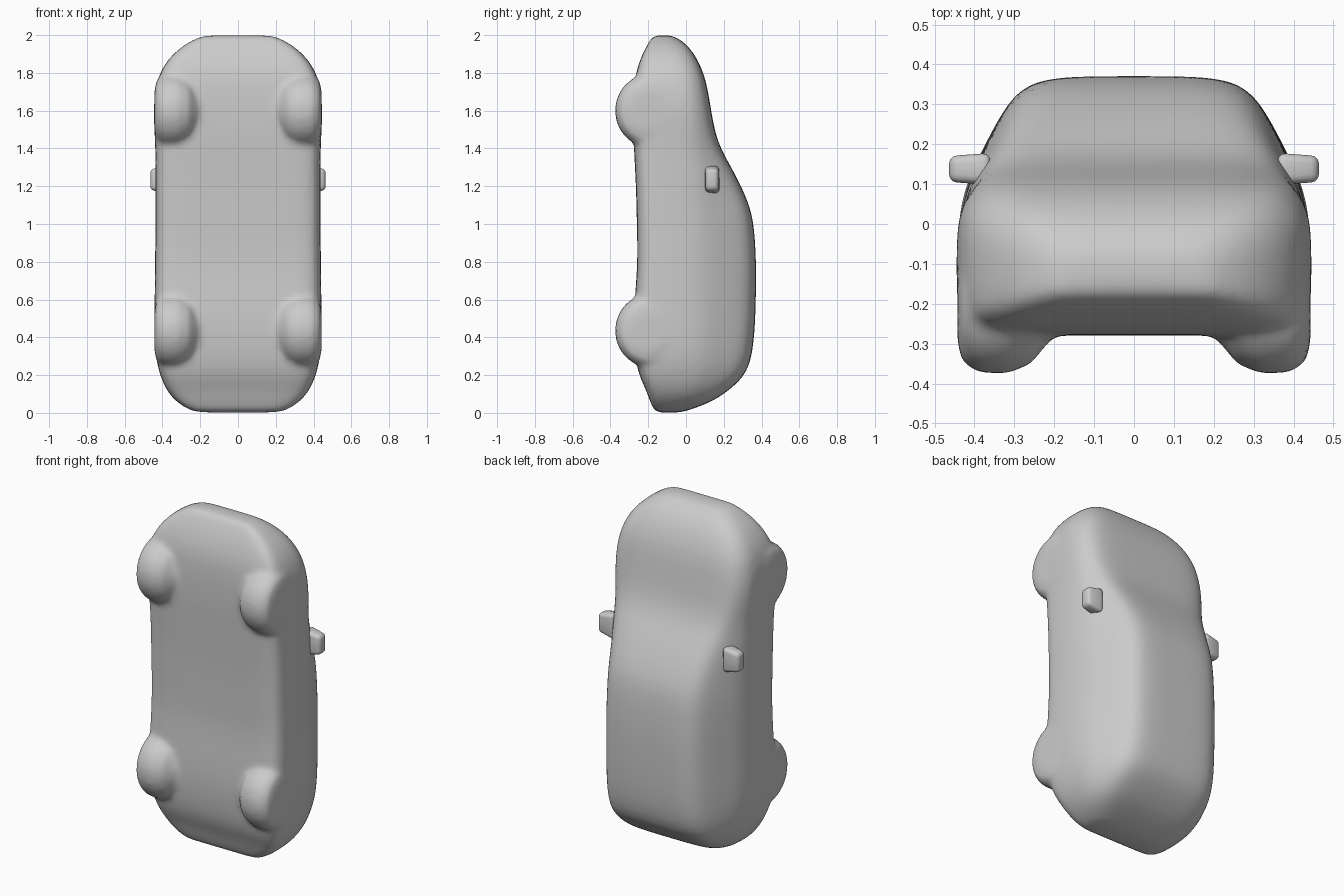
import bpy, bmesh, math
from mathutils import Vector

if "Cube" in bpy.data.objects:
    bpy.data.objects.remove(bpy.data.objects["Cube"])

paint = bpy.data.materials.new("plain_grey")
paint.diffuse_color = (0.6, 0.6, 0.6, 1)
paint.use_nodes = True
paint.node_tree.nodes["Principled BSDF"].inputs["Base Color"].default_value = paint.diffuse_color

def make_object(name, bm):
    bmesh.ops.recalc_face_normals(bm, faces=bm.faces[:])
    mesh = bpy.data.meshes.new(name)
    bm.to_mesh(mesh)
    bm.free()
    mesh.materials.append(paint)
    ob = bpy.data.objects.new(name, mesh)
    bpy.context.collection.objects.link(ob)
    return ob

def loft(bm, rings):
    rows = [[bm.verts.new(p) for p in ring] for ring in rings]
    n = len(rows[0])
    for a, b in zip(rows, rows[1:]):
        for i in range(n):
            j = (i + 1) % n
            bm.faces.new((a[i], a[j], b[j], b[i]))
    bm.faces.new(rows[0][::-1])
    bm.faces.new(rows[-1])

# Body sections along the length:
# z, underside y, beltline y, top y, half width, cabin taper (0 bonnet, 1 cabin)
SECTIONS = [
    (0.000, -0.15, -0.10, -0.04, 0.20, 0.0),
    (0.015, -0.17, -0.08, 0.02, 0.26, 0.0),
    (0.060, -0.19, -0.02, 0.14, 0.33, 0.1),
    (0.120, -0.21, 0.02, 0.23, 0.38, 0.4),
    (0.200, -0.25, 0.05, 0.315, 0.415, 0.7),
    (0.300, -0.27, 0.06, 0.35, 0.438, 0.9),
    (0.450, -0.28, 0.06, 0.365, 0.445, 1.0),
    (0.620, -0.27, 0.06, 0.370, 0.442, 1.0),
    (0.800, -0.255, 0.06, 0.372, 0.440, 1.0),
    (1.000, -0.26, 0.06, 0.360, 0.438, 1.0),
    (1.100, -0.262, 0.05, 0.335, 0.438, 1.0),
    (1.200, -0.265, 0.05, 0.292, 0.438, 0.9),
    (1.300, -0.27, 0.04, 0.240, 0.438, 0.7),
    (1.400, -0.275, 0.02, 0.182, 0.438, 0.4),
    (1.500, -0.28, 0.00, 0.150, 0.444, 0.1),
    (1.620, -0.28, -0.01, 0.130, 0.448, 0.0),
    (1.740, -0.275, -0.03, 0.110, 0.435, 0.0),
    (1.820, -0.26, -0.05, 0.085, 0.405, 0.0),
    (1.890, -0.235, -0.06, 0.050, 0.355, 0.0),
    (1.950, -0.205, -0.09, 0.005, 0.285, 0.0),
    (1.988, -0.180, -0.11, -0.05, 0.21, 0.0),
    (2.000, -0.165, -0.12, -0.08, 0.17, 0.0),
]
BONNET = (0.97, 0.88, 0.75, 0.5)
CABIN = (0.86, 0.73, 0.61, 0.42)
RISE = (0.40, 0.77, 0.94, 1.0)

def section(z, yb, belt, yt, w, cabin):
    side = (belt - yb)
    half = [(0.45 * w, yb), (0.82 * w, yb), (0.97 * w, yb + 0.1 * side),
            (w, yb + 0.35 * side), (w, belt)]
    for f, g, t in zip(BONNET, CABIN, RISE):
        half.append((w * (f + (g - f) * cabin), belt + (yt - belt) * t))
    ring = [(0, yb)] + half + [(0, yt)] + [(-x, y) for x, y in reversed(half)]
    return [(x, y, z) for x, y in ring]

bm = bmesh.new()
loft(bm, [section(*s) for s in SECTIONS])
body = make_object("car_body", bm)
sub = body.modifiers.new("round", 'SUBSURF')
sub.levels = sub.render_levels = 2
bpy.context.view_layer.objects.active = body
body.select_set(True)
bpy.ops.object.modifier_apply(modifier="round")

# Wheels, bulging out of the underside
WHEEL = [(0.18, 0.03), (0.215, 0.10), (0.26, 0.155), (0.32, 0.178),
         (0.39, 0.175), (0.43, 0.15), (0.443, 0.10)]
for z in (0.435, 1.60):
    for s in (-1, 1):
        bm = bmesh.new()
        loft(bm, [[(s * x, -0.198 + r * math.cos(a), z + 1.08 * r * math.sin(a))
                   for a in [k * math.tau / 40 for k in range(40)]]
                  for x, r in WHEEL])
        make_object("wheel", bm).select_set(True)

# Fuse wheels and body into one soft skin
bpy.ops.object.join()
remesh = body.modifiers.new("fuse", 'REMESH')
remesh.mode = 'VOXEL'
remesh.voxel_size = 0.016
remesh.use_smooth_shade = True
soft = body.modifiers.new("soften", 'SMOOTH')
soft.factor = 0.5
soft.iterations = 8

# Door mirrors
for s, side in ((-1, "left"), (1, "right")):
    bm = bmesh.new()
    bmesh.ops.create_cube(bm, size=1)
    for v in bm.verts:
        outer = v.co.x > 0
        v.co = Vector((s * (0.464 if outer else 0.36),
                       0.138 + v.co.y * (0.065 if outer else 0.08),
                       1.235 + v.co.z * (0.11 if outer else 0.15)))
    mirror = make_object(side + "_mirror", bm)
    bev = mirror.modifiers.new("round", 'BEVEL')
    bev.width = 0.02
    bev.segments = 3
    for p in mirror.data.polygons:
        p.use_smooth = True
